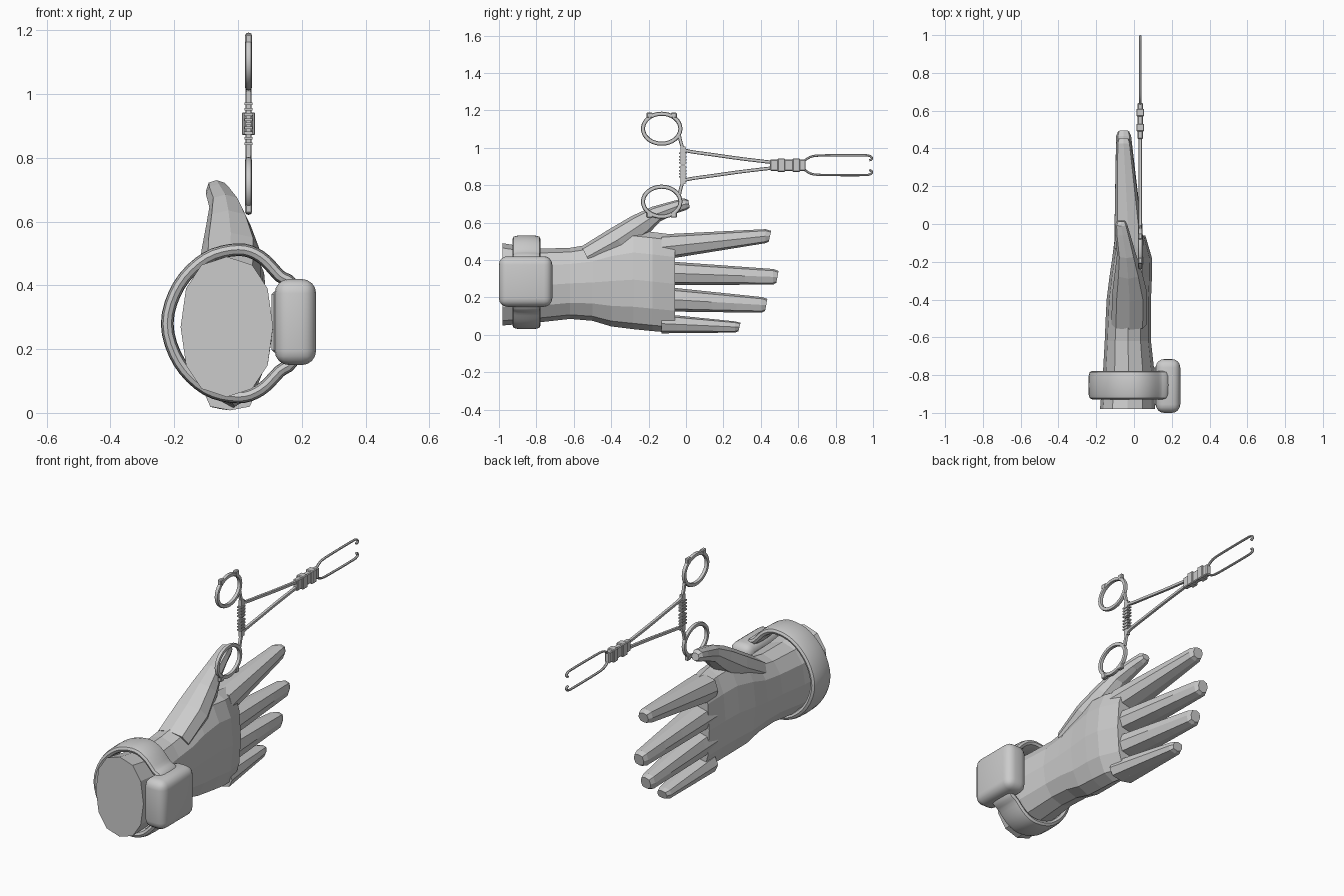
import bpy, bmesh, math
from mathutils import Vector

if "Cube" in bpy.data.objects:
    bpy.data.objects.remove(bpy.data.objects["Cube"])

grey = bpy.data.materials.new("plain_grey")
grey.diffuse_color = (0.6, 0.6, 0.6, 1)
grey.use_nodes = True
grey.node_tree.nodes["Principled BSDF"].inputs["Base Color"].default_value = grey.diffuse_color


def oval(n, p):
    """Unit superellipse with n points."""
    def f(v):
        return math.copysign(abs(v) ** (2 / p), v) if abs(v) > 1e-6 else 0
    return [(f(math.cos(a)), f(math.sin(a))) for a in (2 * math.pi * i / n for i in range(n))]


def skin(name, rings, closed=False, smooth=None):
    """Join rings of points into a tube."""
    bm = bmesh.new()
    vs = [[bm.verts.new(p) for p in r] for r in rings]
    n = len(vs[0])
    for k in range(len(vs) if closed else len(vs) - 1):
        a, b = vs[k], vs[(k + 1) % len(vs)]
        for i in range(n):
            bm.faces.new((a[i], a[(i + 1) % n], b[(i + 1) % n], b[i]))
    if not closed:
        bm.faces.new(vs[0])
        bm.faces.new(vs[-1])
    bmesh.ops.recalc_face_normals(bm, faces=bm.faces)
    me = bpy.data.meshes.new(name)
    bm.to_mesh(me)
    bm.free()
    return add(name, me, smooth)


def add(name, me, smooth=None):
    ob = bpy.data.objects.new(name, me)
    bpy.context.collection.objects.link(ob)
    me.materials.append(grey)
    if smooth:
        bpy.ops.object.select_all(action='DESELECT')
        ob.select_set(True)
        bpy.context.view_layer.objects.active = ob
        bpy.ops.object.shade_smooth_by_angle(angle=math.radians(smooth))
    return ob


def limb(name, sections, n, p):
    """Sections: (low y, low z, high y, high z, x min, x max)."""
    rings = []
    for y0, z0, y1, z1, xa, xb in sections:
        rings.append([((xa + xb) / 2 + c * (xb - xa) / 2,
                       (y0 + y1) / 2 + s * (y1 - y0) / 2,
                       (z0 + z1) / 2 + s * (z1 - z0) / 2) for c, s in oval(n, p)])
    return skin(name, rings)


def curve(pts, closed=False, steps=4):
    """Catmull-Rom smoothing of a 2D path."""
    P = [Vector(p) for p in pts]
    n, out = len(P), []
    for i in range(n if closed else n - 1):
        if closed:
            a, b, c, d = (P[(i + k) % n] for k in (-1, 0, 1, 2))
        else:
            a, b, c, d = (P[min(max(i + k, 0), n - 1)] for k in (-1, 0, 1, 2))
        for s in range(steps):
            t = s / steps
            out.append(0.5 * (2 * b + (c - a) * t + (2 * a - 5 * b + 4 * c - d) * t * t
                              + (3 * b - a - 3 * c + d) * t ** 3))
    return out if closed else out + [P[-1]]


def sweep(name, path, thick, wide, place, closed=False, n=8, p=2.5, smooth=40):
    """Sweep an oval section along a 2D path; place maps (u, v, side) to 3D."""
    rings, m = [], len(path)
    for i, q in enumerate(path):
        a = path[i - 1] if closed or i else q
        b = path[(i + 1) % m] if closed or i < m - 1 else q
        t = (b - a).normalized()
        nrm = Vector((-t.y, t.x))
        rings.append([place(*(q + nrm * c * thick), s * wide) for c, s in oval(n, p)])
    return skin(name, rings, closed, smooth)


def box(name, lo, hi, bevel=0, segs=1):
    bm = bmesh.new()
    bmesh.ops.create_cube(bm, size=1)
    for v in bm.verts:
        v.co = [(l + h) / 2 + c * (h - l) for l, h, c in zip(lo, hi, v.co)]
    if bevel:
        bmesh.ops.bevel(bm, geom=bm.edges[:], offset=bevel, segments=segs,
                        profile=0.5, affect='EDGES')
    me = bpy.data.meshes.new(name)
    bm.to_mesh(me)
    bm.free()
    return add(name, me, 35 if bevel else None)


# Wrist and palm
palm = [(-.98, .05, .49, -.18, .11), (-.80, .065, .46, -.165, .11), (-.62, .085, .465, -.155, .09),
        (-.50, .075, .485, -.15, .09), (-.40, .045, .53, -.145, .09), (-.28, .03, .56, -.13, .095),
        (-.18, .02, .55, -.115, .095), (-.06, .01, .535, -.10, .06)]
limb("palm", [(y, a, y, b, xa, xb) for y, a, b, xa, xb in palm], 12, 2.3)

# Thumb
limb("thumb", [(-.50, .36, -.56, .472, -.12, .07), (-.32, .45, -.41, .565, -.115, .07),
               (-.20, .54, -.29, .635, -.10, .04), (-.14, .605, -.18, .685, -.09, .01),
               (-.05, .65, -.06, .718, -.10, -.02), (0, .667, -.01, .73, -.10, -.035),
               (.02, .68, .012, .72, -.09, -.045)], 8, 2.4)

# Fingers: base z range, tip y, tip z range
fingers = {"index_finger": (.40, .537, .455, .49, .565), "middle_finger": (.267, .395, .495, .268, .352),
           "ring_finger": (.125, .258, .435, .118, .202), "little_finger": (.008, .112, .292, .012, .072)}
for name, (a, b, tip, c, d) in fingers.items():
    sections = []
    for t in (0, .2, .5, .75, 1):
        y = -.13 + (tip - .03 + .13) * t
        sections.append((y, a + (c - a) * t, y, b + (d - b) * t, -.105 + .01 * t, .055 - .07 * t))
    h = (d - c) * .12
    sections.append((tip - .012, c + h, tip, d - h, -.085, -.025))
    limb(name, sections, 8, 2.7)

# Wrist strap
strap = [(-.222, .28), (-.185, .40), (-.10, .485), (0, .512), (.07, .49), (.13, .43), (.175, .385),
         (.175, .18), (.13, .13), (.07, .072), (0, .05), (-.10, .075), (-.185, .16)]
sweep("wrist_strap", curve(strap, True), .02, .075, lambda u, v, s: (u, -.853 + s, v),
      True, 12, 3.2)

# Watch case
box("watch_case", (.115, -1, .15), (.245, -.715, .42), .045, 4)
box("watch_back", (.105, -.96, .19), (.13, -.755, .38), .008, 1)

# Clamp: two mirrored halves around a middle height
X, Z = .033, .907
ring = [Vector((-.13 + .1 * math.cos(a), .195 + .08 * math.sin(a)))
        for a in (2 * math.pi * i / 32 for i in range(32))]
shank = curve([(-.035, .155), (-.022, .105), (0, .078), (.15, .055), (.30, .034), (.47, .014)])
jaw = curve([(.62, .012), (.65, .036), (.69, .05), (.80, .053), (.95, .053), (.98, .05),
             (.993, .041), (.992, .031), (.98, .026)])
for side, sg in (("upper", 1), ("lower", -1)):
    def place(u, v, s, sg=sg):
        return (X + s, u, Z + sg * v)
    sweep(side + "_finger_ring", ring, .011, .011, place, True)
    sweep(side + "_shank", shank, .009, .009, place)
    sweep(side + "_jaw", jaw, .006, .007, place, n=6, p=2)
    # Ring bumps
    for y in (-.195, -.065):
        zs = sorted((Z + sg * .253, Z + sg * .281))
        box(side + "_ring_bump", (X - .011, y - .016, zs[0]), (X + .011, y + .016, zs[1]), .004)
    # Ratchet bar and teeth
    zs = sorted((Z + sg * .003, Z + sg * .1))
    box(side + "_ratchet_bar", (X - .008, -.03, zs[0]), (X + .008, -.004, zs[1]))
    for k in range(4):
        z = Z + sg * (.012 + .017 * k)
        box(side + "_ratchet_tooth", (X - .012, -.037, z - .004), (X + .012, .003, z + .004))

# Box joint with raised bands
box("joint_block", (X - .014, .45, Z - .03), (X + .014, .64, Z + .03), .004)
for y in (.51, .59):
    box("joint_band", (X - .021, y - .02, Z - .036), (X + .021, y + .02, Z + .036), .004)
